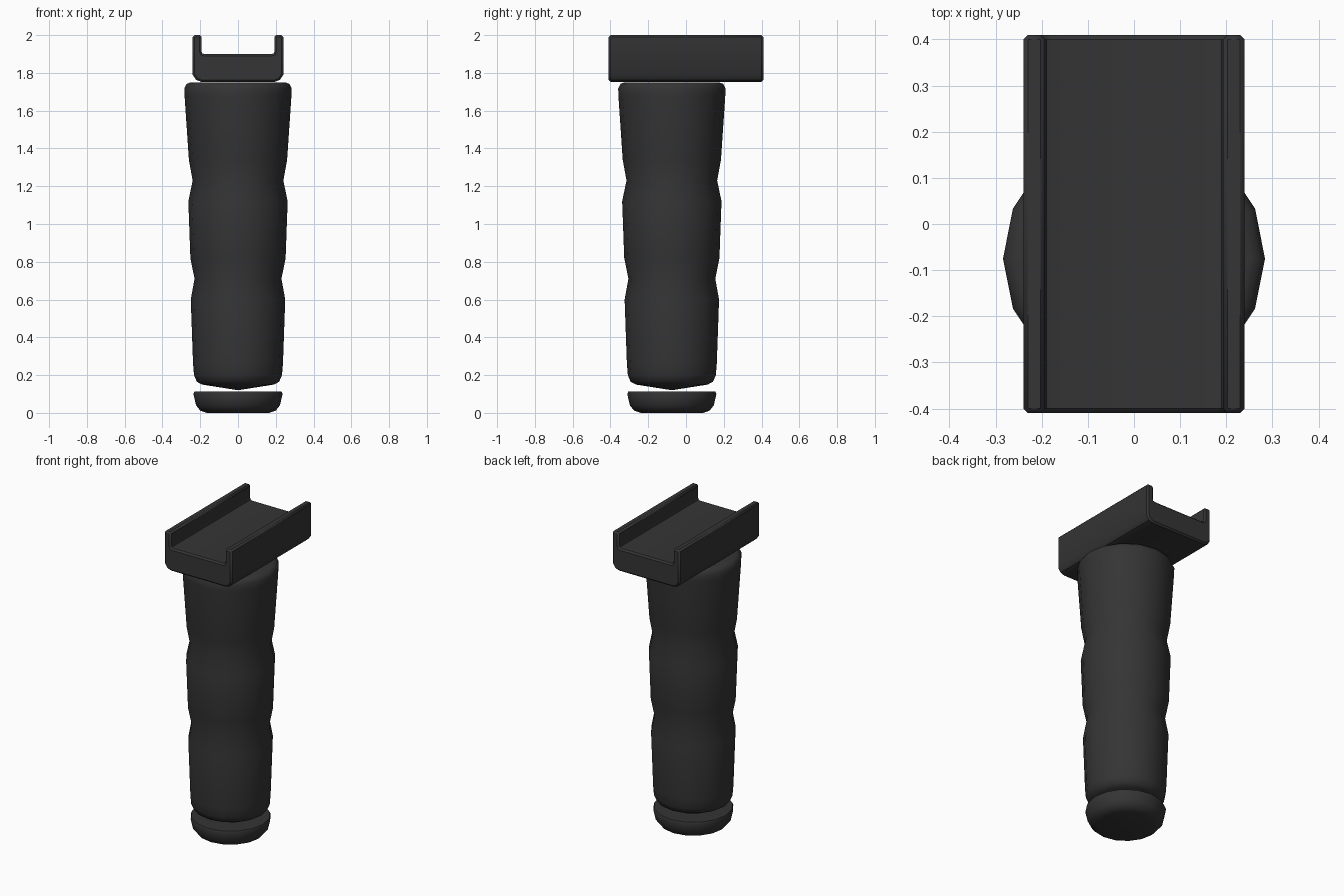
import bpy, bmesh, math

if "Cube" in bpy.data.objects:
    bpy.data.objects.remove(bpy.data.objects["Cube"])

mat = bpy.data.materials.new("dark_grey_polymer")
mat.diffuse_color = (0.035, 0.035, 0.035, 1)
mat.use_nodes = True
mat.node_tree.nodes["Principled BSDF"].inputs["Base Color"].default_value = mat.diffuse_color


def finish(name, bm, angle):
    bmesh.ops.recalc_face_normals(bm, faces=bm.faces)
    me = bpy.data.meshes.new(name)
    bm.to_mesh(me)
    bm.free()
    me.materials.append(mat)
    ob = bpy.data.objects.new(name, me)
    bpy.context.collection.objects.link(ob)
    bpy.ops.object.select_all(action='DESELECT')
    bpy.context.view_layer.objects.active = ob
    ob.select_set(True)
    bpy.ops.object.shade_smooth_by_angle(angle=math.radians(angle))
    return ob


def lathe(name, profile, y, sides=16, angle=50):
    """Revolve (radius, z) points about a vertical axis at x=0, y."""
    bm = bmesh.new()
    rings = []
    for r, z in profile:
        if r == 0:
            rings.append([bm.verts.new((0, y, z))] * sides)
        else:
            rings.append([bm.verts.new((r * math.cos(2 * math.pi * i / sides),
                                        y + r * math.sin(2 * math.pi * i / sides), z))
                          for i in range(sides)])
    for a, b in zip(rings, rings[1:]):
        for i in range(sides):
            j = (i + 1) % sides
            bm.faces.new(list(dict.fromkeys((a[i], a[j], b[j], b[i]))))
    return finish(name, bm, angle)


# Handle with finger grooves and shallow pointed underside
lathe("handle", [(0, 0.12), (0.19, 0.15), (0.218, 0.165), (0.233, 0.2), (0.238, 0.26),
                 (0.25, 0.6), (0.23, 0.71), (0.252, 0.82), (0.263, 1.12), (0.24, 1.23),
                 (0.26, 1.34), (0.283, 1.68), (0.284, 1.718), (0.272, 1.742),
                 (0.25, 1.75), (0, 1.75)], -0.075)

# Separate end cap at the bottom
lathe("end_cap", [(0, 0), (0.165, 0.0), (0.2, 0.012), (0.222, 0.04), (0.236, 0.1),
                  (0.231, 0.112), (0, 0.112)], -0.075)

# Channel-shaped rail mount: half cross-section, mirrored and extruded along y
half = [(0.195, 1.753), (0.222, 1.763), (0.24, 1.79), (0.24, 2.0), (0.193, 2.0),
        (0.193, 1.914), (0.19, 1.904), (0.178, 1.90)]
section = half + [(-x, z) for x, z in reversed(half)]
bm = bmesh.new()
face = bm.faces.new([bm.verts.new((x, -0.41, z)) for x, z in section])
ext = bmesh.ops.extrude_face_region(bm, geom=[face], use_keep_orig=True)
for v in (g for g in ext["geom"] if isinstance(g, bmesh.types.BMVert)):
    v.co.y = 0.41
rail = finish("rail_mount", bm, 35)
bev = rail.modifiers.new("edge_chamfer", 'BEVEL')
bev.width = 0.01
bev.segments = 1
bev.limit_method = 'ANGLE'
bev.angle_limit = math.radians(75)
bev.use_clamp_overlap = False
